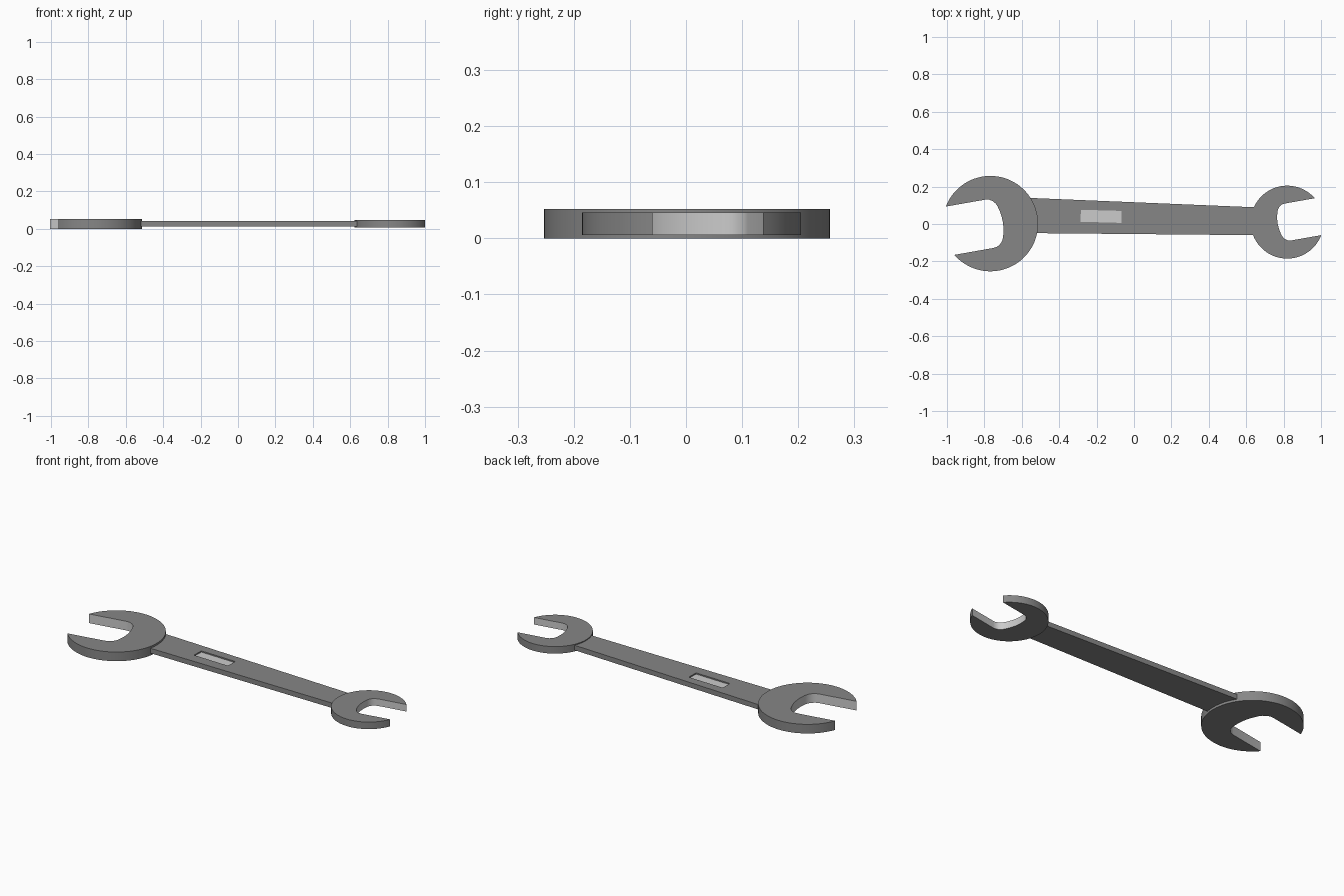
import bpy, bmesh
from math import sin, cos, asin, radians, pi

if "Cube" in bpy.data.objects:
    bpy.data.objects.remove(bpy.data.objects["Cube"])


def material(name, v):
    m = bpy.data.materials.new(name)
    m.diffuse_color = (v, v, v, 1)
    m.use_nodes = True
    m.node_tree.nodes["Principled BSDF"].inputs["Base Color"].default_value = m.diffuse_color
    return m


dark = material("dark_steel", 0.24)
bright = material("bright_steel", 0.54)


def extrude_outline(name, points, z0, z1):
    """Solid prism from a counter-clockwise outline."""
    bm = bmesh.new()
    face = bm.faces.new([bm.verts.new((x, y, z0)) for x, y in points])
    top = bmesh.ops.extrude_face_region(bm, geom=[face])["geom"]
    verts = [v for v in top if isinstance(v, bmesh.types.BMVert)]
    bmesh.ops.translate(bm, verts=verts, vec=(0, 0, z1 - z0))
    bmesh.ops.recalc_face_normals(bm, faces=bm.faces)
    mesh = bpy.data.meshes.new(name)
    bm.to_mesh(mesh)
    bm.free()
    ob = bpy.data.objects.new(name, mesh)
    bpy.context.collection.objects.link(ob)
    mesh.materials.append(dark)
    mesh.materials.append(bright)
    return ob


def make_head(name, cx, cy, r, turn, z0, z1):
    """Round head with an open jaw facing the direction 'turn'."""
    half = 0.514                       # jaw half width / radius
    a = asin(half)
    pts = [(cos(t), sin(t)) for t in
           (a + (2 * pi - 2 * a) * i / 72 for i in range(73))]
    # jaw throat: straight sides, rounded corners, gently curved back
    throat = [(0.03, half), (-0.06, 0.5), (-0.125, 0.46), (-0.18, 0.4),
              (-0.215, 0.32), (-0.24, 0.22), (-0.258, 0.11)]
    pts += [(u, -v) for u, v in throat] + [(-0.264, 0)] + throat[::-1]
    c, s = cos(turn), sin(turn)
    ob = extrude_outline(name, [(cx + r * (u * c - v * s), cy + r * (u * s + v * c))
                                for u, v in pts], z0, z1)
    # polished inner jaw: wall faces lying well inside the outer circle
    for p in ob.data.polygons:
        d = ((p.center.x - cx) ** 2 + (p.center.y - cy) ** 2) ** 0.5
        if abs(p.normal.z) < 0.5 and d < 0.9 * r:
            p.material_index = 1
    bpy.ops.object.select_all(action='DESELECT')
    ob.select_set(True)
    bpy.context.view_layer.objects.active = ob
    bpy.ops.object.shade_smooth_by_angle(angle=radians(30))


# The two open-ended heads
make_head("large_head", -0.768, 0.002, 0.255, radians(190), 0, 0.052)
make_head("small_head", 0.819, 0.010, 0.195, radians(10), 0.006, 0.046)

# Tapered handle, ends buried in the heads
handle = extrude_outline("handle", [(-0.62, -0.048), (0.68, -0.06),
                                    (0.68, 0.088), (-0.62, 0.142)], 0.013, 0.041)

# Shallow rectangular label recess on the top of the handle
cutter = extrude_outline("recess_cutter", [(-0.286, 0.012), (-0.068, 0.006),
                                           (-0.066, 0.070), (-0.284, 0.076)], 0.034, 0.06)
cut = handle.modifiers.new("recess", 'BOOLEAN')
cut.operation = 'DIFFERENCE'
cut.solver = 'EXACT'
cut.object = cutter
bpy.context.view_layer.objects.active = handle
bpy.ops.object.modifier_apply(modifier=cut.name)
bpy.data.objects.remove(cutter)

# Bright recess floor
for p in handle.data.polygons:
    p.material_index = int(p.normal.z > 0.5 and p.center.z < 0.038)
